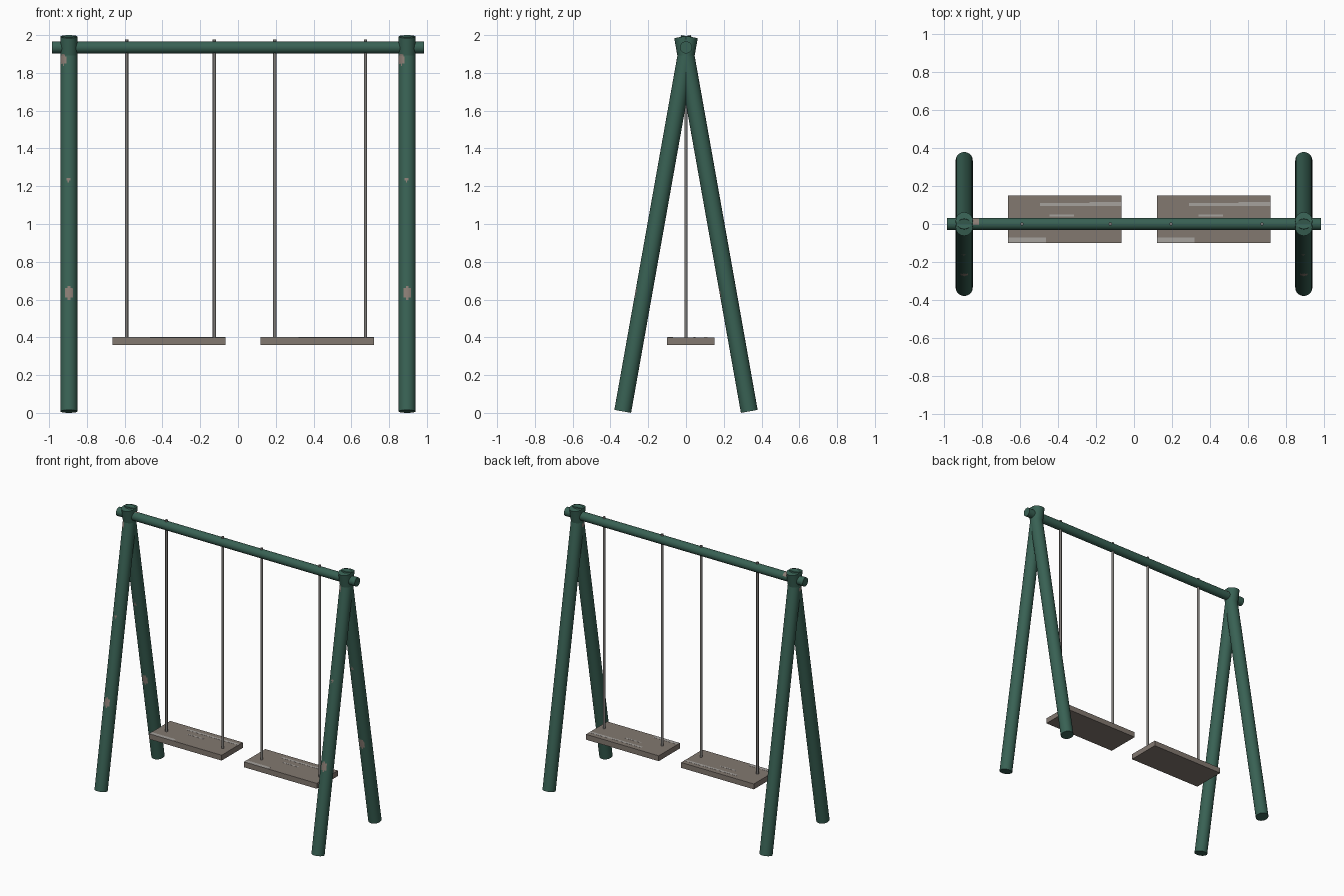
import bpy, bmesh, math
from mathutils import Vector

if "Cube" in bpy.data.objects:
    bpy.data.objects.remove(bpy.data.objects["Cube"])


def material(name, rgb):
    m = bpy.data.materials.new(name)
    m.diffuse_color = (*rgb, 1)
    m.use_nodes = True
    m.node_tree.nodes["Principled BSDF"].inputs["Base Color"].default_value = m.diffuse_color
    return m


green = material("green paint", (0.040, 0.120, 0.088))
bare = material("worn patch", (0.26, 0.21, 0.18))
wood = material("seat wood", (0.225, 0.190, 0.163))
pale = material("pale grain", (0.38, 0.36, 0.34))
steel = material("rope steel", (0.20, 0.19, 0.18))


def rod(name, a, b, radius, sides, rings, mats, worn=None):
    """Capped round rod from a to b; worn(centre, axis point) marks patch faces."""
    a, b = Vector(a), Vector(b)
    axis = (b - a).normalized()
    side = axis.orthogonal().normalized()
    other = axis.cross(side)
    bm = bmesh.new()
    loops = []
    for i in range(rings + 1):
        c = a.lerp(b, i / rings)
        loops.append([bm.verts.new(c + radius * (side * math.cos(t) + other * math.sin(t)))
                      for t in (2 * math.pi * k / sides for k in range(sides))])
    for lo, hi in zip(loops, loops[1:]):
        for k in range(sides):
            n = (k + 1) % sides
            f = bm.faces.new((lo[k], lo[n], hi[n], hi[k]))
            if worn:
                c = f.calc_center_median()
                on_axis = a + axis * (c - a).dot(axis)
                f.material_index = int(worn(c, c - on_axis))
    bm.faces.new(loops[0][::-1])
    bm.faces.new(loops[-1])
    bmesh.ops.recalc_face_normals(bm, faces=bm.faces)
    me = bpy.data.meshes.new(name)
    bm.to_mesh(me)
    bm.free()
    for m in mats:
        me.materials.append(m)
    ob = bpy.data.objects.new(name, me)
    bpy.context.collection.objects.link(ob)
    bpy.ops.object.select_all(action='DESELECT')
    ob.select_set(True)
    bpy.context.view_layer.objects.active = ob
    bpy.ops.object.shade_smooth_by_angle(angle=math.radians(40))
    return ob


def box(name, lo, hi, mat):
    lo, hi = Vector(lo), Vector(hi)
    bpy.ops.mesh.primitive_cube_add(size=1, location=(lo + hi) / 2)
    ob = bpy.context.object
    ob.name = name
    for v in ob.data.vertices:
        v.co = Vector(p * q for p, q in zip(v.co, hi - lo))
    ob.data.materials.append(mat)
    return ob


# worn paint on the legs: front-facing ovals (height, x offset, half width, half height)
LEG_SPOTS = [(0.635, 0.0, 0.022, 0.034), (1.235, -0.003, 0.011, 0.013),
             (1.87, -0.030, 0.018, 0.028)]


def leg_worn(c, r):
    return r.y < 0.005 and any(((c.z - z) / h) ** 2 + ((r.x - x) / w) ** 2 < 1
                               for z, x, w, h in LEG_SPOTS)


def beam_worn(c, r):
    return abs(c.x + 0.83) < 0.015 and r.y > -0.005 and r.z > 0.01


# crossed legs at both ends
for sx, end in ((-1, "left"), (1, "right")):
    for sy, face in ((-1, "front"), (1, "back")):
        rod(f"{face}_leg_{end}", (sx * 0.895, sy * 0.335, 0.008),
            (sx * 0.895, -sy * 0.018, 1.992), 0.045, 40, 160, [green, bare], leg_worn)

# top beam
rod("top_beam", (-0.985, 0, 1.935), (0.985, 0, 1.935), 0.032, 32, 130, [green, bare], beam_worn)

# seats with pale grain streaks (x start, x end, y start, y end)
STREAKS = [(0.17, 0.43, 0.095, 0.112), (0.43, 0.60, 0.095, 0.115),
           (0.22, 0.35, 0.04, 0.05), (0.0, 0.20, -0.098, -0.07)]
for name, x0, ropes in (("left", -0.665, (-0.59, -0.125)), ("right", 0.12, (0.195, 0.675))):
    box(f"seat_{name}", (x0, -0.10, 0.36), (x0 + 0.60, 0.15, 0.40), wood)
    for u0, u1, y0, y1 in STREAKS:
        box(f"grain_streak_{name}", (x0 + u0, y0, 0.3995), (x0 + u1, y1, 0.4008), pale)
    for x in ropes:
        rod(f"rope_{name}", (x, 0, 0.398), (x, 0, 1.978), 0.009, 16, 1, [steel])
